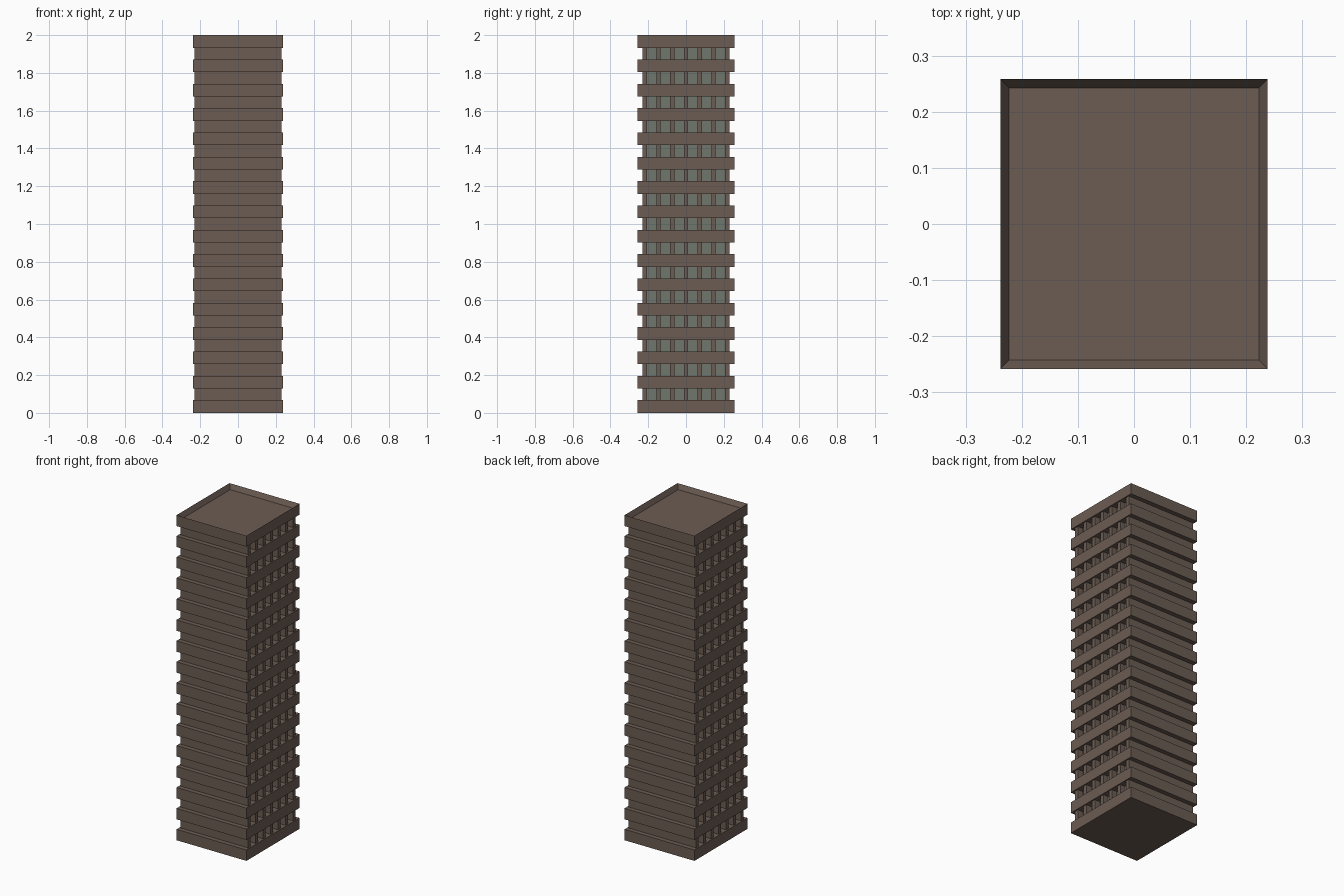
import bpy
import bmesh
from mathutils import Vector

cube = bpy.data.objects.get("Cube")
if cube:
    bpy.data.objects.remove(cube)

HEIGHT = 2.0
BAND_X, BAND_Y, BAND_H = 0.238, 0.258, 0.067   # half sizes and height of a floor band
WALL = 0.23                                    # half size of the recessed walls
FLOORS = 16
PITCH = (HEIGHT - BAND_H) / (FLOORS - 1)
PIER_W, PIERS = 0.023, 7
GLASS_X = 0.195


def material(name, rgb):
    mat = bpy.data.materials.new(name)
    mat.use_nodes = True
    color = (*rgb, 1)
    mat.diffuse_color = color
    bsdf = mat.node_tree.nodes["Principled BSDF"]
    bsdf.inputs["Base Color"].default_value = color
    bsdf.inputs["Roughness"].default_value = 0.8
    return mat


def add_box(bm, low, high):
    low, high = Vector(low), Vector(high)
    verts = bmesh.ops.create_cube(bm, size=1)["verts"]
    for v in verts:
        v.co = (low + high) / 2 + v.co * (high - low)
    return verts


def finish(bm, name, mat):
    mesh = bpy.data.meshes.new(name)
    bm.to_mesh(mesh)
    bm.free()
    mesh.materials.append(mat)
    obj = bpy.data.objects.new(name, mesh)
    bpy.context.collection.objects.link(obj)


concrete = material("brown concrete", (0.15, 0.107, 0.087))
glass = material("grey green glass", (0.162, 0.181, 0.15))

# Projecting floor bands
bm = bmesh.new()
for i in range(FLOORS - 1):
    z = i * PITCH
    add_box(bm, (-BAND_X, -BAND_Y, z), (BAND_X, BAND_Y, z + BAND_H))
finish(bm, "floor_bands", concrete)

# Top band with a sunken roof inside the parapet
bm = bmesh.new()
add_box(bm, (-BAND_X, -BAND_Y, HEIGHT - BAND_H), (BAND_X, BAND_Y, HEIGHT))
bm.normal_update()
roof = max(bm.faces, key=lambda f: f.calc_center_median().z)
bmesh.ops.inset_region(bm, faces=[roof], thickness=0.022)
for v in roof.verts:
    v.co.z -= 0.03
finish(bm, "roof_parapet", concrete)

# Plain front and back walls between the bands
for name, side in (("front_wall", -1), ("back_wall", 1)):
    bm = bmesh.new()
    ys = sorted((side * WALL, side * (WALL - PIER_W)))
    for i in range(FLOORS - 1):
        z = i * PITCH + BAND_H
        add_box(bm, (-WALL, ys[0], z), (WALL, ys[1], i * PITCH + PITCH))
    finish(bm, name, concrete)

# Piers between the windows on both sides
step = 2 * (WALL - PIER_W / 2) / (PIERS - 1)
for name, side in (("left_piers", 1), ("right_piers", -1)):
    bm = bmesh.new()
    xs = sorted((side * WALL, side * GLASS_X))
    for i in range(FLOORS - 1):
        z = i * PITCH + BAND_H
        for k in range(1, PIERS - 1):
            y = (k - (PIERS - 1) / 2) * step
            add_box(bm, (xs[0], y - PIER_W / 2, z),
                    (xs[1], y + PIER_W / 2, i * PITCH + PITCH))
    finish(bm, name, concrete)

# Glazed core behind the piers
bm = bmesh.new()
for i in range(FLOORS - 1):
    z = i * PITCH + BAND_H
    add_box(bm, (-GLASS_X, PIER_W - WALL, z), (GLASS_X, WALL - PIER_W, i * PITCH + PITCH))
finish(bm, "window_glass", glass)
